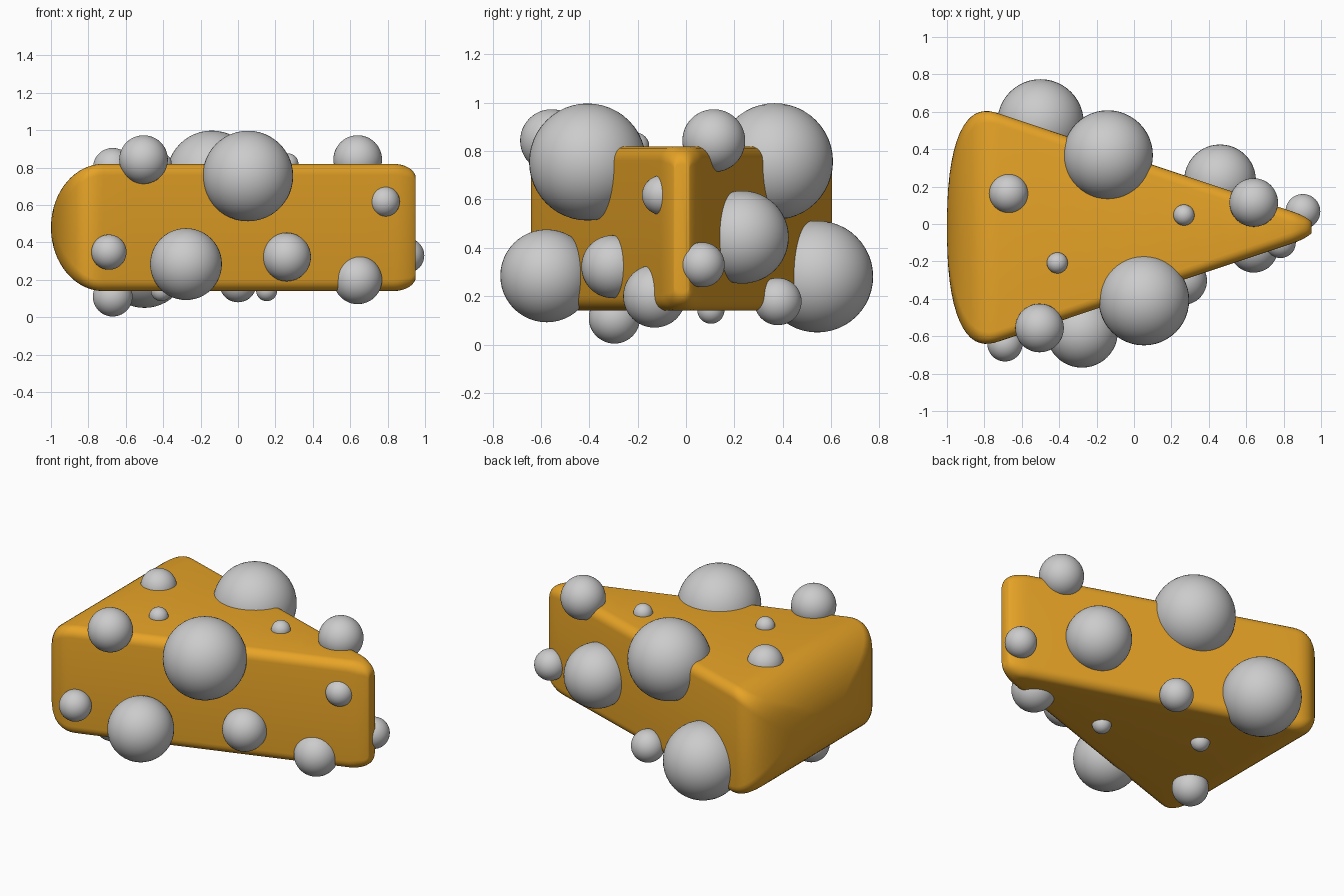
import bpy, bmesh
from math import sin, cos, pi, radians

if "Cube" in bpy.data.objects:
    bpy.data.objects.remove(bpy.data.objects["Cube"])

# Amber material for the wedge
amber = bpy.data.materials.new("amber")
amber.diffuse_color = (0.8, 0.37, 0.02, 1)
amber.use_nodes = True
amber.node_tree.nodes["Principled BSDF"].inputs["Base Color"].default_value = amber.diffuse_color

Y0, Z0, HALF_H = -0.0185, 0.48, 0.34


def section(x):
    """Half width, half height and corner radius of the wedge at x."""
    w, h, r = 0.368 - 0.334 * x, HALF_H, 0.06
    if x < -0.72:                       # domed thick end
        u = min((-0.72 - x) / 0.28, 1)
        w *= (1 - u ** 2.4) ** (1 / 2.4)
        fh = (1 - u * u) ** 0.5
        h *= fh
        r += 0.1 * (1 - fh)
    if x > 0.83:                        # rounded narrow tip
        u = (x - 0.83) / 0.12
        h -= 0.075 * (1 - (1 - u * u) ** 0.5)
        w -= 0.02 * u ** 3
    return w, h, min(r, 0.9 * w, 0.9 * h)


def ring(bm, x, steps=6):
    w, h, r = section(x)
    verts = []
    for k, (sy, sz) in enumerate([(1, 1), (-1, 1), (-1, -1), (1, -1)]):
        for i in range(steps + 1):
            a = pi / 2 * (k + i / steps)
            verts.append(bm.verts.new((x, Y0 + sy * (w - r) + r * cos(a),
                                       Z0 + sz * (h - r) + r * sin(a))))
    return verts


# Wedge: rounded sections lofted along x
xs = [-0.72 - 0.28 * cos(radians(2 + 88 * i / 16)) for i in range(17)]
xs += [-0.72 + 1.55 * i / 10 for i in range(1, 11)]
xs += [0.83 + 0.12 * sin(pi / 2 * i / 8) for i in range(1, 9)]
bm = bmesh.new()
rings = [ring(bm, x) for x in xs]
n = len(rings[0])
for a, b in zip(rings, rings[1:]):
    for i in range(n):
        j = (i + 1) % n
        bm.faces.new((a[i], a[j], b[j], b[i]))
bm.faces.new(rings[0])
bm.faces.new(rings[-1])
bmesh.ops.recalc_face_normals(bm, faces=bm.faces)
mesh = bpy.data.meshes.new("cheese_wedge")
bm.to_mesh(mesh)
bm.free()
mesh.materials.append(amber)
wedge = bpy.data.objects.new("cheese_wedge", mesh)
bpy.context.collection.objects.link(wedge)
bpy.ops.object.select_all(action='DESELECT')
wedge.select_set(True)
bpy.context.view_layer.objects.active = wedge
bpy.ops.object.shade_smooth_by_angle(angle=radians(35))

# Hole spheres: x, y, z, radius
holes = {
    "top": [(-0.67, 0.163, 0.80, 0.105), (-0.505, -0.556, 0.843, 0.13),
            (-0.14, 0.367, 0.757, 0.241), (0.053, -0.407, 0.755, 0.242),
            (0.64, 0.115, 0.843, 0.13), (0.267, 0.048, 0.82, 0.056),
            (-0.41, -0.208, 0.82, 0.056)],
    "front": [(-0.69, -0.641, 0.348, 0.094), (-0.278, -0.576, 0.284, 0.192),
              (0.26, -0.303, 0.322, 0.13), (0.64, -0.13, 0.20, 0.13),
              (0.783, -0.1, 0.618, 0.082)],
    "back": [(0.903, 0.067, 0.33, 0.093), (0.46, 0.233, 0.444, 0.192),
             (-0.5, 0.543, 0.281, 0.231), (0.0, 0.38, 0.178, 0.098)],
    "bottom": [(-0.67, -0.296, 0.11, 0.106), (-0.41, 0.103, 0.142, 0.056),
               (0.153, -0.105, 0.142, 0.056)],
}
for side, spheres in holes.items():
    for i, (x, y, z, r) in enumerate(spheres, 1):
        bpy.ops.mesh.primitive_uv_sphere_add(segments=48, ring_count=24,
                                             radius=r, location=(x, y, z))
        bpy.context.object.name = f"{side}_hole_sphere_{i}"
        bpy.ops.object.shade_smooth()
